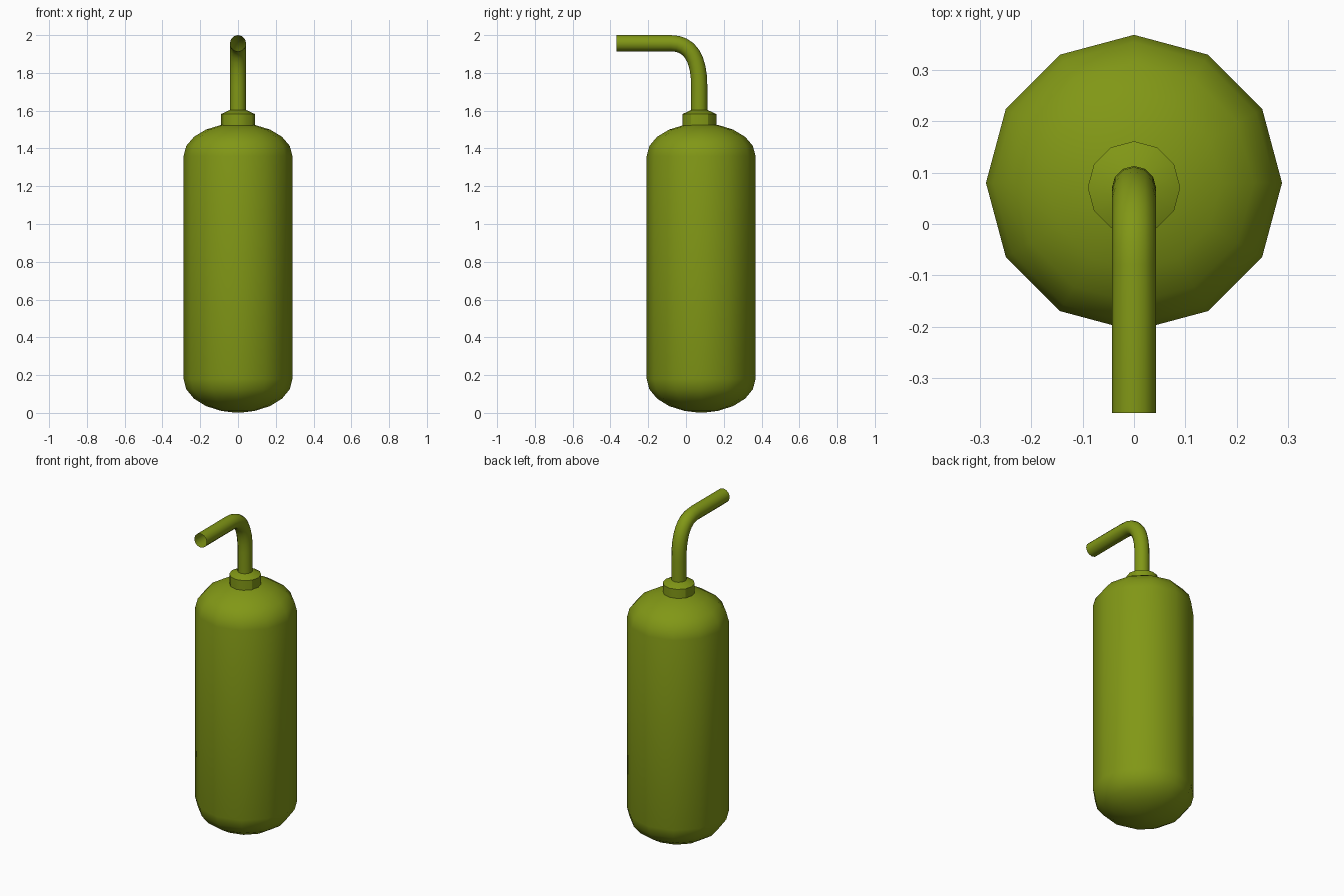
import bpy, bmesh
from math import sin, cos, pi, radians
from mathutils import Vector

if "Cube" in bpy.data.objects:
    bpy.data.objects.remove(bpy.data.objects["Cube"])

olive = bpy.data.materials.new("olive_plastic")
olive.diffuse_color = (0.22, 0.31, 0.008, 1)
olive.use_nodes = True
olive.node_tree.nodes["Principled BSDF"].inputs["Base Color"].default_value = olive.diffuse_color
SIDES = 12


def skin(name, rings, cap_start=False, cap_end=False, angle=50):
    """Bridge a list of vertex rings into a smooth-shaded tube."""
    bm = bmesh.new()
    loops = [[bm.verts.new(p) for p in ring] for ring in rings]
    for a, b in zip(loops, loops[1:]):
        for i in range(SIDES):
            j = (i + 1) % SIDES
            bm.faces.new((a[i], a[j], b[j], b[i]))
    if cap_start:
        bm.faces.new(loops[0][::-1])
    if cap_end:
        bm.faces.new(loops[-1])
    bmesh.ops.remove_doubles(bm, verts=bm.verts, dist=1e-5)
    mesh = bpy.data.meshes.new(name)
    bm.to_mesh(mesh)
    bm.free()
    mesh.materials.append(olive)
    obj = bpy.data.objects.new(name, mesh)
    bpy.context.collection.objects.link(obj)
    bpy.ops.object.select_all(action='DESELECT')
    obj.select_set(True)
    bpy.context.view_layer.objects.active = obj
    bpy.ops.object.shade_smooth_by_angle(angle=radians(angle))
    return obj


def ring(center, u, v, r):
    return [center + r * (cos(2 * pi * i / SIDES) * u + sin(2 * pi * i / SIDES) * v)
            for i in range(SIDES)]


X, Y = Vector((1, 0, 0)), Vector((0, 1, 0))


def lathe(name, y, profile, **kw):
    return skin(name, [ring(Vector((0, y, z)), X, Y, r) for r, z in profile], **kw)


# Bottle body with elliptical domes at both ends
R, STEPS = 0.288, 5
arc = [i / STEPS * pi / 2 for i in range(STEPS + 1)]
bottom = [(R * sin(a), 0.18 - 0.178 * cos(a)) for a in arc]
top = [(R * cos(a), 1.36 + 0.173 * sin(a)) for a in arc]
bottom[0], top[-1] = (0.02, bottom[0][1]), (0.02, top[-1][1])
lathe("bottle_body", 0.08, bottom + top, cap_start=True, cap_end=True)

# Neck collar with a sloped top
lathe("neck_collar", 0.071, [(0.09, 1.50), (0.09, 1.582), (0.04, 1.605)],
      cap_start=True, cap_end=True, angle=30)

# Bent spout, open at its tip
p0, p1 = Vector((0, 0.07, 1.73)), Vector((0, 0.07, 1.88))
p2, p3 = Vector((0, 0.02, 1.957)), Vector((0, -0.08, 1.957))
path = [Vector((0, 0.07, 1.58))]
for k in range(9):
    t = k / 8
    s = 1 - t
    path.append(s**3 * p0 + 3 * s * s * t * p1 + 3 * s * t * t * p2 + t**3 * p3)
path.append(Vector((0, -0.368, 1.957)))
rings = []
for k, p in enumerate(path):
    d = (path[min(k + 1, len(path) - 1)] - path[max(k - 1, 0)]).normalized()
    if k == 1:
        d = Vector((0, 0, 1))
    if k == len(path) - 2:
        d = Vector((0, -1, 0))
    rings.append(ring(p, X, d.cross(X), 0.043))
skin("bent_spout", rings)
